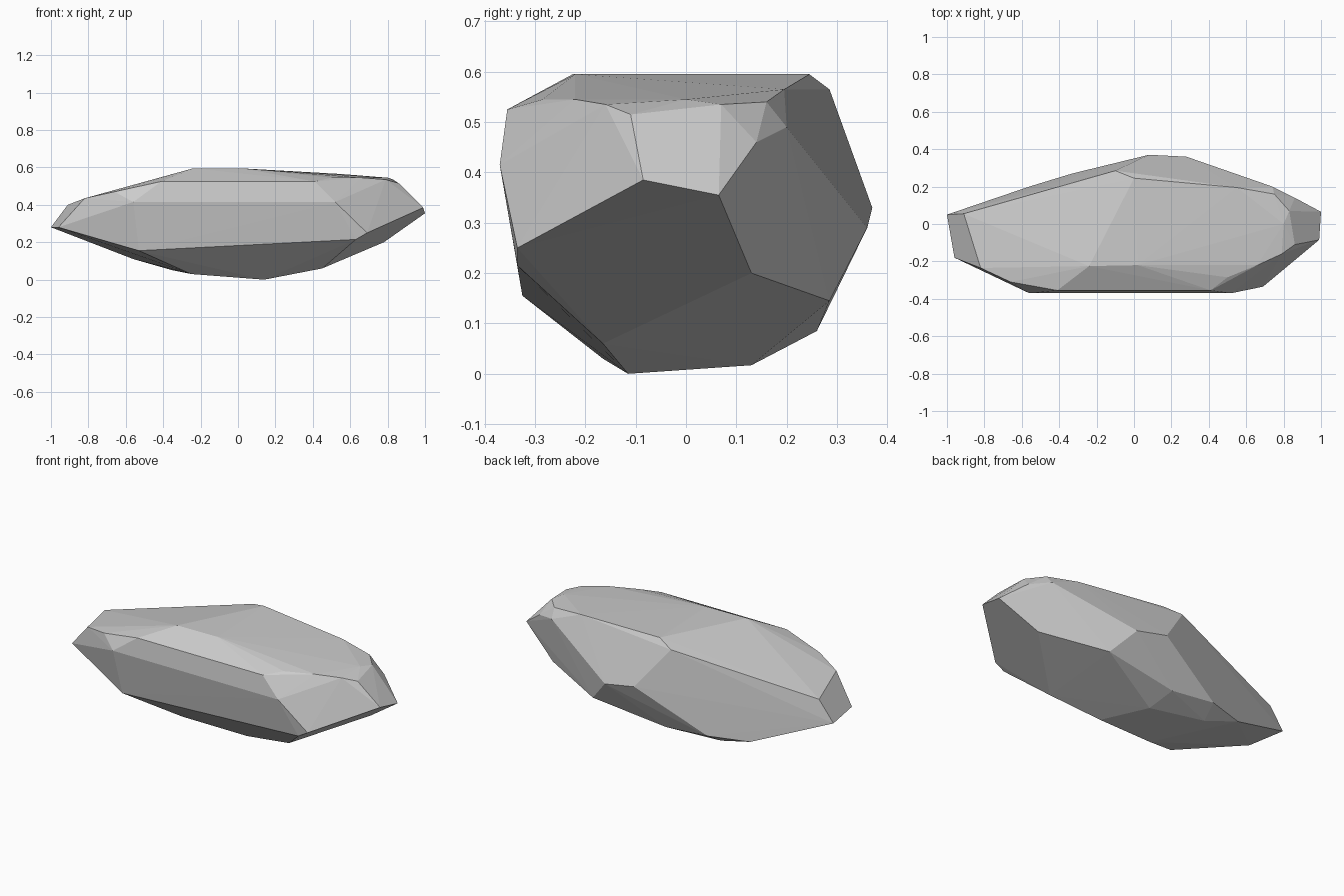
import bpy
import bmesh
from mathutils import Vector

# Remove the default cube only
default_cube = bpy.data.objects.get("Cube")
if default_cube:
    bpy.data.objects.remove(default_cube, do_unlink=True)


def make_material(name, colour):
    material = bpy.data.materials.new(name)
    material.use_nodes = True
    material.diffuse_color = colour
    shader = material.node_tree.nodes["Principled BSDF"]
    shader.inputs["Base Color"].default_value = colour
    return material


def add_outline(mesh, corners):
    """Add the corners of one chiselled facet outline, given in hundredths."""
    for corner in corners:
        mesh.verts.new(Vector(corner) / 100)


rock_mesh = bmesh.new()

# Flat crown and the sloping rim around its right end
add_outline(rock_mesh, [(-24, -22.5, 59.5), (2, -22, 59.5), (0, 24.5, 59.5),
                        (-10, 28.5, 56.5), (55, 19.5, 56.5)])
add_outline(rock_mesh, [(50, -28.5, 54.5), (66, -22, 54.5), (79, -16, 53.5),
                        (80, 0, 54.5), (86, -11, 51.5), (83, 7, 53.5), (75, 16, 54)])

# Front wall: bevelled top, widest line, lower edge
add_outline(rock_mesh, [(-41, -35.5, 52.5), (41, -35.5, 52.5)])
add_outline(rock_mesh, [(-56, -37, 41.5), (52, -37, 41.5)])
add_outline(rock_mesh, [(-53, -32.5, 15.5), (63, -33.5, 21.5), (69, -33.5, 25)])

# Left tip: small slanted end facet and its shoulder
add_outline(rock_mesh, [(-100, 5, 28), (-96, -18, 28),
                        (-91, 5.5, 40), (-82, -23.5, 43.5), (-66, -31, 47)])

# Right tip: short edge and the facet behind it
add_outline(rock_mesh, [(100, 6.5, 35.5), (99, -8.5, 38.5), (78, 13, 20),
                        (86, 14, 46), (74, 20, 49)])

# Back wall: bulging corner and lower ridge
add_outline(rock_mesh, [(8, 37, 33), (28, 36, 29), (41, 28.5, 14.5),
                        (-56, 20, 11), (-33, 27, 11), (-5, 26, 8.5)])

# Underside
add_outline(rock_mesh, [(14, -11.5, 0), (45, -16.5, 6), (-25, -16.5, 3),
                        (-35, 17, 5), (0, 13, 1.7)])

# Wrap the outlines in one faceted shell
shell = bmesh.ops.convex_hull(rock_mesh, input=rock_mesh.verts)
leftovers = [item for item in shell["geom_interior"]
             if isinstance(item, bmesh.types.BMVert)]
bmesh.ops.delete(rock_mesh, geom=leftovers, context="VERTS")
bmesh.ops.recalc_face_normals(rock_mesh, faces=rock_mesh.faces)

# Flat shaded stone object
stone_data = bpy.data.meshes.new("rock")
rock_mesh.to_mesh(stone_data)
rock_mesh.free()
stone_data.materials.append(make_material("stone grey", (0.6, 0.6, 0.6, 1)))
rock = bpy.data.objects.new("rock", stone_data)
bpy.context.collection.objects.link(rock)
